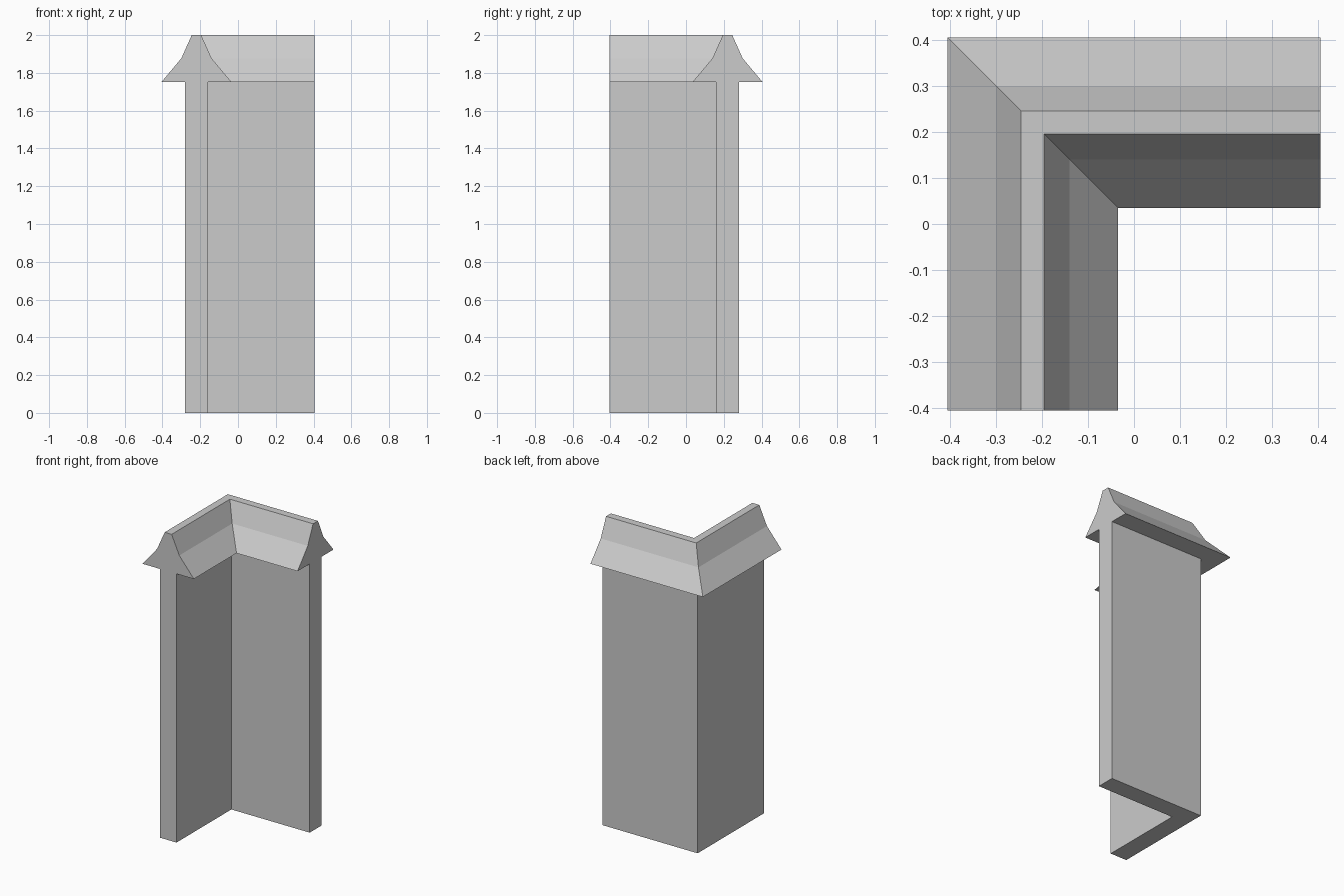
import bpy, bmesh

if "Cube" in bpy.data.objects:
    bpy.data.objects.remove(bpy.data.objects["Cube"])

C = 0.22      # distance of wall centre line from the origin
END = 0.405   # where both wings stop

# Half cross-section: (offset from centre line, height)
half = [(0.06, 0), (0.06, 1.752), (0.185, 1.752), (0.08, 1.877), (0.025, 2.0)]
profile = half + [(-o, z) for o, z in reversed(half)]

# Stations along the L path: front end, mitred corner, right end
stations = [
    lambda o, z: (-C - o, -END, z),
    lambda o, z: (-C - o, C + o, z),
    lambda o, z: (END, C + o, z),
]

# Sweep the profile along the path and close both ends
bm = bmesh.new()
rings = [[bm.verts.new(place(o, z)) for o, z in profile] for place in stations]
n = len(profile)
for a, b in zip(rings, rings[1:]):
    for i in range(n):
        j = (i + 1) % n
        bm.faces.new((a[i], a[j], b[j], b[i]))
bm.faces.new(rings[0])
bm.faces.new(rings[-1])
bmesh.ops.recalc_face_normals(bm, faces=bm.faces[:])

mesh = bpy.data.meshes.new("corner_wall_with_coping")
bm.to_mesh(mesh)
bm.free()
wall = bpy.data.objects.new("corner_wall_with_coping", mesh)
bpy.context.collection.objects.link(wall)
